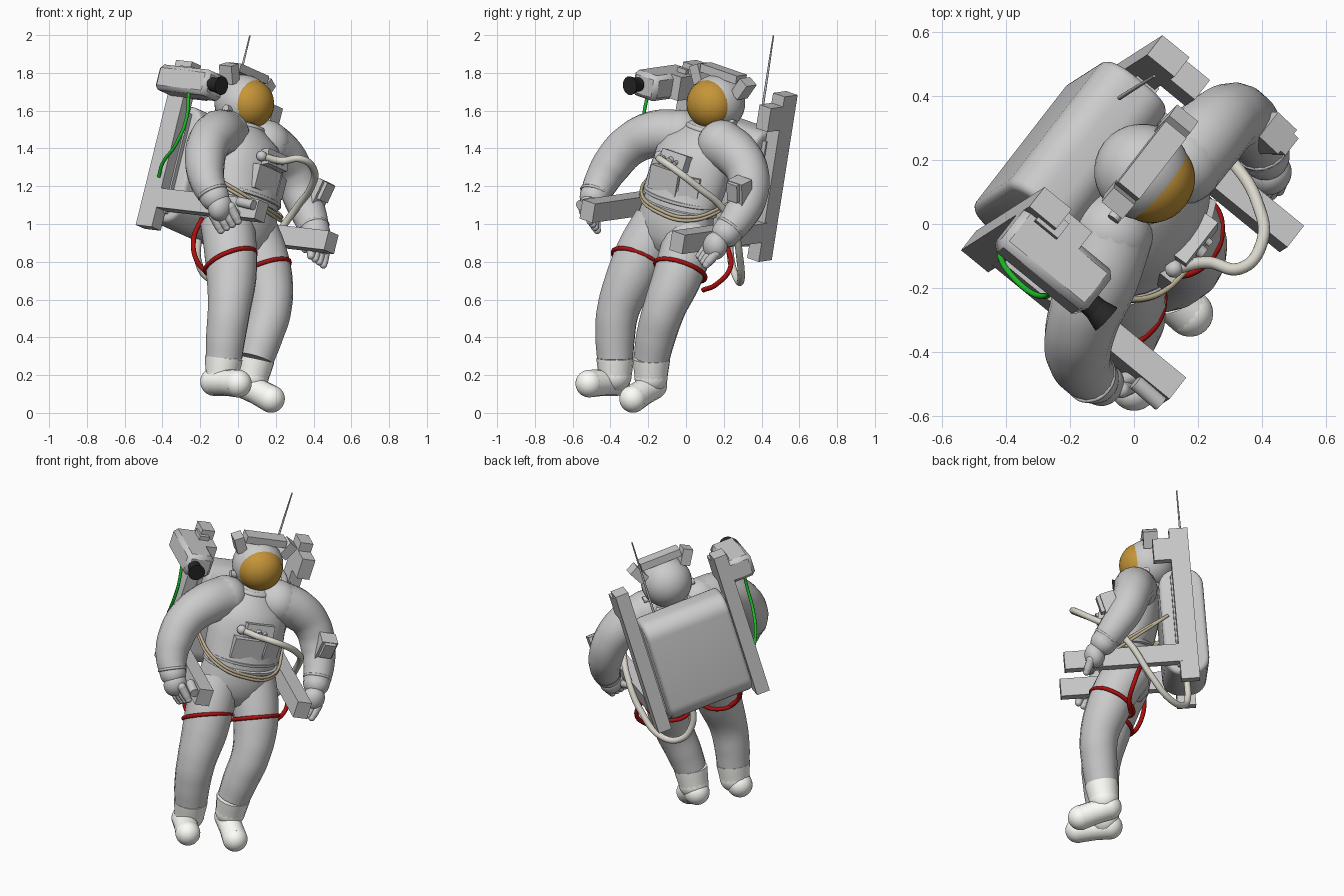
import bpy, bmesh, math
from mathutils import Vector as V, Matrix

if "Cube" in bpy.data.objects:
    bpy.data.objects.remove(bpy.data.objects["Cube"])

# Tilted body frame: x = wearer's left, y = wearer's back, z = wearer's up, origin = helmet centre
L = V((.59, .76, -.264)).normalized()
U = V((.235, .15, .96))
U = (U - U.dot(L) * L).normalized()
B = U.cross(L)
M = Matrix((L, B, U)).transposed().to_4x4()
M.translation = V((.03, .16, 1.64))


def mat(name, col):
    m = bpy.data.materials.new(name)
    m.diffuse_color = (*col, 1)
    m.use_nodes = True
    m.node_tree.nodes["Principled BSDF"].inputs["Base Color"].default_value = m.diffuse_color
    return m


GOLD, WHITE = mat("gold", (.56, .30, .04)), mat("white", (1, 1, .96))
BLACK, RED = mat("black", (.02, .02, .02)), mat("red", (.42, .005, .005))
GREEN, TAN, HOSE = mat("green", (.01, .5, .02)), mat("tan", (.5, .43, .28)), mat("hose", (.7, .68, .6))


def finish(name, bm, mw, m=None, angle=40):
    me = bpy.data.meshes.new(name)
    bm.to_mesh(me)
    bm.free()
    ob = bpy.data.objects.new(name, me)
    bpy.context.collection.objects.link(ob)
    ob.matrix_world = mw
    if m:
        me.materials.append(m)
    bpy.ops.object.select_all(action='DESELECT')
    ob.select_set(True)
    bpy.context.view_layer.objects.active = ob
    if angle:
        bpy.ops.object.shade_smooth_by_angle(angle=math.radians(angle))
    return ob


def box(name, c, s, bevel=0, rot=None, m=None, seg=4, xround=0):
    bm = bmesh.new()
    bmesh.ops.create_cube(bm, size=1, matrix=Matrix.Diagonal((*s, 1)))
    if xround:  # round only the edges running across the body
        es = [e for e in bm.edges if abs(e.verts[0].co.x - e.verts[1].co.x) > .01]
        bmesh.ops.bevel(bm, geom=es, offset=xround, segments=8, profile=.5, affect='EDGES')
    if bevel:
        es = [e for e in bm.edges if e.calc_face_angle(0) > .6]
        bmesh.ops.bevel(bm, geom=es, offset=bevel, segments=seg, profile=.5, affect='EDGES')
    return finish(name, bm, M @ Matrix.Translation(c) @ (rot or Matrix()), m, 40 if bevel or xround else 0)


def ball(name, c, s, m=None, local=True):
    bm = bmesh.new()
    bmesh.ops.create_uvsphere(bm, u_segments=32, v_segments=20, radius=1, matrix=Matrix.Diagonal((*s, 1)))
    mw = M @ Matrix.Translation(c) if local else Matrix.Translation(c) @ M.to_3x3().to_4x4()
    return finish(name, bm, mw, m, 180)


def cone(name, a, b, r1, r2, m=None):
    a, b = M @ V(a), M @ V(b)
    bm = bmesh.new()
    bmesh.ops.create_cone(bm, cap_ends=True, segments=24, radius1=r1, radius2=r2, depth=(b - a).length)
    q = (b - a).to_track_quat('Z', 'Y').to_matrix().to_4x4()
    return finish(name, bm, Matrix.Translation((a + b) / 2) @ q, m)


def tube(name, pts, radii, m=None, local=False, cyclic=False, ends=False, res=6):
    cu = bpy.data.curves.new(name, 'CURVE')
    cu.dimensions, cu.bevel_depth, cu.bevel_resolution = '3D', 1, res
    cu.resolution_u, cu.use_fill_caps = 8, True
    sp = cu.splines.new('BEZIER')
    sp.bezier_points.add(len(pts) - 1)
    sp.use_cyclic_u = cyclic
    if not isinstance(radii, (list, tuple)):
        radii = [radii] * len(pts)
    pts = [M @ V(p) if local else V(p) for p in pts]
    for bp, p, r in zip(sp.bezier_points, pts, radii):
        bp.co, bp.radius = p, r
        bp.handle_left_type = bp.handle_right_type = 'AUTO'
    ob = bpy.data.objects.new(name, cu)
    bpy.context.collection.objects.link(ob)
    bpy.ops.object.select_all(action='DESELECT')
    ob.select_set(True)
    bpy.context.view_layer.objects.active = ob
    bpy.ops.object.convert(target='MESH')
    ob = bpy.context.object
    if m:
        ob.data.materials.append(m)
    bpy.ops.object.shade_smooth_by_angle(angle=math.radians(50))
    if ends:
        for i in (0, -1):
            ball(name + "_end", pts[i], (radii[i],) * 3, m, False)


def ring(name, c, axis, R, r, m=None, local=False):
    q = V(axis).to_track_quat('Z', 'Y')
    pts = [V(c) + q @ V((R * math.cos(t), R * math.sin(t), 0)) for t in (i * math.pi / 4 for i in range(8))]
    tube(name, pts, r, m, local, True, res=3)


def loft(name, rings, n=32):
    bm = bmesh.new()
    loops = [[bm.verts.new((hx * math.cos(2 * math.pi * i / n), y + hy * math.sin(2 * math.pi * i / n), z))
              for i in range(n)] for y, z, hx, hy in rings]
    for a, b in zip(loops, loops[1:]):
        for i in range(n):
            bm.faces.new((a[i], a[(i + 1) % n], b[(i + 1) % n], b[i]))
    bm.faces.new(loops[0][::-1])
    bm.faces.new(loops[-1])
    bmesh.ops.recalc_face_normals(bm, faces=bm.faces[:])
    return finish(name, bm, M, None, 60)


# Helmet, visor, lamp arch
ball("helmet_shell", (0, .005, 0), (.15, .152, .15))
ball("visor", (0, -.045, 0), (.134, .122, .132), GOLD)
box("arch_top", (0, .02, .163), (.25, .085, .045))
for s in (-1, 1):
    box("arch_corner", (s * .15, .02, .12), (.06, .085, .1), rot=Matrix.Rotation(s * .5, 4, 'Y'))
    cone("visor_pivot", (s * .12, -.02, -.07), (s * .16, -.02, -.07), .02, .02)
ring("neck_ring", (0, -.03, -.14), (0, .1, 1), .11, .016, None, True)

# Torso, waist and hips
loft("torso", [(-.03, -.11, .10, .10), (-.05, -.15, .13, .125), (-.09, -.20, .19, .15), (-.115, -.27, .225, .165),
               (-.135, -.38, .235, .165), (-.16, -.47, .235, .16), (-.175, -.50, .23, .155)])
loft("hips", [(-.17, -.49, .215, .145), (-.18, -.55, .215, .145), (-.19, -.62, .225, .15),
              (-.19, -.70, .225, .15), (-.19, -.77, .18, .13), (-.19, -.81, .1, .09)])
for y, z in ((-.172, -.50), (-.18, -.55)):
    loft("waist_ring", [(y, z - .012, .22, .15), (y, z - .008, .23, .158), (y, z + .008, .23, .158),
                        (y, z + .012, .22, .15)])

# Chest controls
box("chest_panel", (-.03, -.285, -.405), (.19, .06, .13))
box("chest_side_panel", (.115, -.262, -.405), (.11, .06, .11), rot=Matrix.Rotation(.4, 4, 'Z'))
box("chest_box", (.01, -.275, -.29), (.17, .08, .085), rot=Matrix.Rotation(-.25, 4, 'X'))
for x, r in ((-.05, .014), (.0, .02), (.04, .012)):
    cone("chest_knob", (x, -.30, -.285), (x, -.33, -.29), r, r)

# Backpack with side posts and armrests
box("backpack", (0, .17, -.42), (.52, .26, .64), .025, xround=.10, seg=3)
for s, side in ((-1, "right"), (1, "left")):
    box(side + "_post", (s * .312, .175, -.335), (.08, .11, .91))
    box(side + "_post_head", (s * .312, .08, .0), (.08, .12, .13))
    box(side + "_post_bridge", (s * .255, .15, -.42), (.06, .08, .55))
    box(side + "_armrest", (s * .312, -.21, -.63), (.088, .69, .105))
cone("hand_controller", (-.375, -.44, -.605), (-.375, -.545, -.615), .026, .026)
tube("antenna", [(-.045, .395, 1.55), (.01, .43, 1.78), (.063, .463, 1.998)], [.007, .006, .004])

# Shoulder camera
box("camera_body", (-.405, .055, -.005), (.165, .35, .14), .022, seg=1)
box("camera_bracket", (-.335, .14, .03), (.06, .09, .12))
cone("lens_barrel", (-.437, -.11, -.005), (-.439, -.15, -.007), .036, .038, BLACK)
cone("lens_hood", (-.439, -.145, -.007), (-.442, -.19, -.008), .038, .05, BLACK)
tube("camera_cord", [(-.26, -.20, 1.70), (-.275, -.225, 1.55), (-.33, -.21, 1.42), (-.40, -.14, 1.32),
                     (-.42, -.10, 1.25)], .009, GREEN)

# Arms
tube("right_arm", [(-.07, -.03, 1.475), (-.11, -.17, 1.475), (-.16, -.30, 1.415), (-.175, -.395, 1.31),
                   (-.16, -.45, 1.22), (-.125, -.485, 1.145)], [.13, .124, .113, .105, .092, .078], ends=True)
tube("left_arm", [(.15, .19, 1.42), (.23, .275, 1.36), (.295, .33, 1.26), (.345, .325, 1.13), (.385, .275, 1.03),
                  (.41, .215, .955)], [.13, .122, .11, .102, .09, .078], ends=True)
ring("right_wrist_ring", (-.135, -.48, 1.165), (.035, -.03, -.08), .076, .008)
ring("left_wrist_ring", (.402, .235, .98), (.025, -.06, -.075), .076, .008)
box("forearm_box", M.inverted() @ V((.42, .285, 1.165)), (.10, .085, .15), rot=Matrix.Rotation(.25, 4, 'X'))
box("forearm_box_cover", M.inverted() @ V((.45, .265, 1.175)), (.07, .07, .10), rot=Matrix.Rotation(.25, 4, 'X'))

# Gloves: palm, four fingers and a thumb
for side, c, d, sp, th in (("right", (-.095, -.505, 1.09), (.045, .015, -.09), (.030, -.012, .016), (.075, .02, .0)),
                           ("left", (.43, .155, .885), (-.01, -.06, -.07), (.022, .012, -.016), (-.07, -.02, .01))):
    c, d, sp, th = V(c), V(d), V(sp), V(th)
    ball(side + "_palm", c, (.068, .06, .075), None, False)
    for i in range(4):
        a = c + sp * (i - 1.5) + d * .25
        tube(side + "_finger", [a, a + d * .6, a + d * .85], [.026, .024, .02], ends=True, res=3)
    tube(side + "_thumb", [c, c + th * .6 + d * .2, c + th + d * .4], [.028, .025, .02], ends=True, res=3)

# Legs and boots
tube("right_leg", [(-.055, -.14, 1.0), (-.04, -.225, .86), (-.035, -.29, .72), (-.048, -.36, .54), (-.065, -.375, .40),
                   (-.075, -.375, .29)], [.145, .142, .134, .113, .105, .097])
tube("left_leg", [(.075, .03, .95), (.125, -.005, .84), (.16, -.05, .71), (.17, -.115, .55), (.13, -.16, .40),
                  (.095, -.183, .285)], [.145, .138, .13, .113, .105, .095])
for side, a, k, heel, toe in (("right", (-.075, -.375, .29), (-.085, -.375, .20), (-.125, -.37, .165), (.0, -.512, .155)),
                              ("left", (.095, -.183, .285), (.075, -.185, .19), (.045, -.175, .145), (.175, -.28, .074))):
    tube(side + "_boot_shaft", [a, k], [.1, .088], WHITE, ends=False)
    ball(side + "_boot_ankle", k, (.088,) * 3, WHITE, False)
    mid = (V(heel) + V(toe)) / 2
    tube(side + "_boot_foot", [heel, mid, toe], [.075, .07, .073], WHITE, ends=True)

# Straps, tether and hose
ring("right_thigh_strap", (-.04, -.255, .80), (.34, -.36, -.85), .141, .012, RED)
ring("left_thigh_strap", (.142, -.03, .755), (.30, -.28, -.85), .138, .012, RED)
tube("right_hip_strap", [(-.19, -.14, 1.03), (-.235, -.19, .92), (-.215, -.23, .80), (-.15, -.22, .73)], .013, RED)
tube("left_hip_strap", [(.14, .22, .88), (.19, .235, .77), (.17, .16, .68), (.10, .09, .65)], .013, RED)
for dz in (0, -.018):
    tube("tether", [(-.25, .1, -.38), (-.262, -.1, -.45 + dz), (-.18, -.285, -.52 + dz), (0, -.345, -.555 + dz),
                    (.17, -.30, -.555 + dz), (.255, -.15, -.49 + dz), (.27, .08, -.38)], .009, TAN, True)
tube("hose", [(.125, -.14, 1.36), (.23, -.12, 1.335), (.33, -.14, 1.345), (.40, -.06, 1.29), (.385, .07, 1.19),
              (.32, .18, 1.10), (.24, .25, .99), (.12, .285, .82), (-.03, .29, .70), (-.15, .27, .71),
              (-.21, .24, .80), (-.21, .23, .93)], .019, HOSE)
ball("hose_fitting", (.125, -.14, 1.36), (.028,) * 3, None, False)
